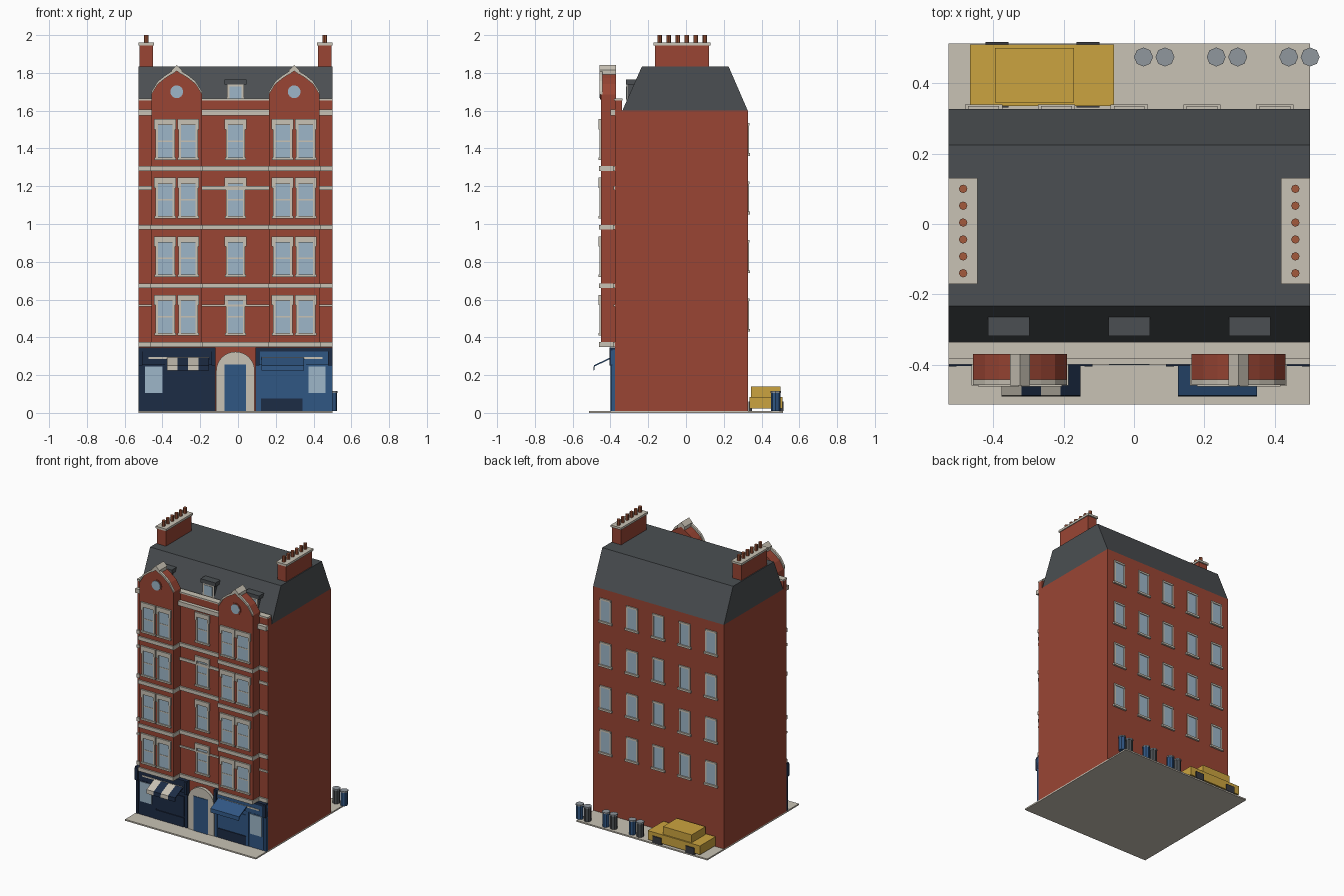
import bpy, bmesh, math
from mathutils import Matrix, Vector

old = bpy.data.objects.get("Cube")
if old:
    bpy.data.objects.remove(old, do_unlink=True)


def material(name, *rgb):
    m = bpy.data.materials.new(name)
    m.use_nodes = True
    colour = (*rgb, 1)
    m.diffuse_color = colour
    m.node_tree.nodes["Principled BSDF"].inputs["Base Color"].default_value = colour
    return m


brick = material("brick red", .32, .06, .034)
slate = material("slate grey", .07, .078, .085)
stone = material("pale stone", .58, .54, .46)
glass = material("window blue", .34, .47, .58)
navy = material("navy paint", .012, .025, .06)
blue = material("mid blue paint", .03, .095, .23)
yellow = material("car yellow", .6, .37, .05)
clay = material("clay orange", .37, .1, .045)
lid_grey = material("lid grey", .28, .31, .34)
rubber = material("dark rubber", .04, .042, .05)


def finish(name, bm, mat):
    bmesh.ops.recalc_face_normals(bm, faces=bm.faces)
    mesh = bpy.data.meshes.new(name)
    bm.to_mesh(mesh)
    bm.free()
    mesh.materials.append(mat)
    ob = bpy.data.objects.new(name, mesh)
    bpy.context.collection.objects.link(ob)
    return ob


def boxes(name, mat, spans):
    """One object of boxes, each given as (x range, y range, z range)."""
    bm = bmesh.new()
    for span in spans:
        mid = Vector([(a + b) / 2 for a, b in span])
        size = [abs(b - a) for a, b in span]
        bmesh.ops.create_cube(bm, size=1, matrix=Matrix.Translation(mid) @ Matrix.Diagonal((*size, 1)))
    return finish(name, bm, mat)


def prism(name, mat, profile, a, b, axis="y"):
    """Extrude an (x, z) profile along y, or a (y, z) profile along x."""
    bm = bmesh.new()
    place = (lambda p, t: (p[0], t, p[1])) if axis == "y" else (lambda p, t: (t, *p))
    face = bm.faces.new([bm.verts.new(place(p, a)) for p in profile])
    step = Vector(place((0, 0), b - a))
    new = bmesh.ops.extrude_face_region(bm, geom=[face])["geom"]
    bm.faces.new([v for v in face.verts]) if not face.is_valid else None
    bmesh.ops.translate(bm, vec=step, verts=[v for v in new if isinstance(v, bmesh.types.BMVert)])
    return finish(name, bm, mat)


def cylinders(name, mat, points, r, z0, z1, sides=8):
    bm = bmesh.new()
    for x, y in points:
        bmesh.ops.create_cone(bm, cap_ends=True, segments=sides, radius1=r, radius2=r, depth=z1 - z0,
                              matrix=Matrix.Translation((x, y, (z0 + z1) / 2)))
    return finish(name, bm, mat)


def around(c, half):
    return (c - half, c + half)


# Main dimensions
L, R = -.527, .5
MID = (L + R) / 2
FRONT, BACK, BAY = -.375, .327, -.45
PITCH = .31
EAVES, TOP = 1.6, 1.835
bays = [MID - .311, MID + .311]
HALF = .134
full = (L, R)
recesses = [(L, bays[0] - HALF), (bays[0] + HALF, bays[1] - HALF), (bays[1] + HALF, R)]

# Ground, walls and roof
boxes("pavement", stone, [(full, (-.514, .514), (0, .01))])
boxes("main_walls", brick, [(full, (FRONT, BACK), (.01, EAVES))])
prism("mansard_roof", slate, [(BACK, EAVES), (.225, TOP), (-.233, TOP), (-.337, EAVES)], L, R, "x")
boxes("parapet", brick, [(full, (FRONT, -.34), (EAVES, 1.655))])
boxes("parapet_coping", stone, [(full, (-.382, -.336), (1.655, 1.665))])
boxes("cornice", stone, [(r, (-.4, FRONT), (1.575, 1.605)) for r in recesses])

# Projecting bays with shaped gables
outline = [(HALF, 1.685), (.1, 1.74), (.06, 1.772), (0, 1.81)]
for side, c in zip(("right", "left"), bays):
    edge = [(c + x, z) for x, z in outline] + [(c - x, z) for x, z in outline[-2::-1]]
    prism(side + "_bay", brick, [(c - HALF, .35), (c + HALF, .35)] + edge, FRONT + .005, BAY)
    # Coping follows the gable edge
    for i, (p, q) in enumerate(zip(edge, edge[1:])):
        prism(f"{side}_gable_coping_{i}", stone,
              [p, q, (q[0], q[1] + .016), (p[0], p[1] + .016)], BAY + .008, BAY - .008)
    prism(side + "_gable_cap", stone,
          [(c - .028, 1.79), (c, 1.81), (c + .028, 1.79), (c + .028, 1.815), (c, 1.842), (c - .028, 1.815)],
          FRONT + .005, BAY - .009)
    for part, mat, r, y in (("surround", stone, .042, .004), ("round_window", glass, .034, .007)):
        ring = [(c + r * math.cos(k * math.pi / 8), 1.7 + r * math.sin(k * math.pi / 8)) for k in range(16)]
        prism(f"{side}_gable_{part}", mat if part != "surround" else brick, ring, BAY + .01, BAY - y)

# String courses at each storey
bands = []
for f in range(4):
    z = (.35 + f * PITCH, .376 + f * PITCH)
    bands += [(r, (FRONT - .012, FRONT), z) for r in recesses]
    bands += [(around(c, HALF + .004), (BAY - .01, FRONT), z) for c in bays]
for z in ((.562, .575), (1.18, 1.2)):
    bands += [(r, (FRONT - .008, FRONT), z) for r in recesses]
boxes("string_courses", stone, bands)

# Front windows: panes, jambs, sills, eared lintels and sash rails
panes, trim = [], []
for f in range(4):
    z = .41 + f * PITCH
    spots = [(MID, FRONT)] + [(c + d, BAY) for c in bays for d in (-.061, .061)]
    for x, y in spots:
        panes.append((around(x, .042), (y - .004, y), (z + .012, z + .185)))
        trim.append((around(x, .056), (y - .012, y), (z, z + .012)))
        trim.append((around(x, .058), (y - .012, y), (z + .183, z + .215)))
        trim.append((around(x, .042), (y - .006, y), (z + .095, z + .102)))
        for s in (-1, 1):
            trim.append((around(x + s * .045, .006), (y - .008, y), (z, z + .185)))
            trim.append((around(x + s * .05, .008), (y - .012, y), (z + .16, z + .185)))
boxes("front_window_panes", glass, panes)
boxes("front_window_trim", stone, trim)

# Back windows
panes, trim = [], []
for f in range(4):
    z = .435 + f * PITCH
    for k in range(-2, 3):
        x = MID + k * .207
        panes.append((around(x, .036), (BACK, BACK + .003), (z, z + .165)))
        trim.append((around(x, .053), (BACK, BACK + .013), (z - .004, z + .01)))
        trim.append((around(x, .044), (BACK, BACK + .008), (z + .157, z + .17)))
        trim += [(around(x + s * .039, .005), (BACK, BACK + .006), (z, z + .165)) for s in (-1, 1)]
boxes("back_window_panes", glass, panes)
boxes("back_window_trim", stone, trim)

# Dormers
dormers = [MID + k * .343 for k in (-1, 0, 1)]
boxes("dormer_bodies", slate, [(around(x, .046), (-.31, -.25), (1.64, 1.74)) for x in dormers])
boxes("dormer_roofs", slate, [(around(x, .059), (-.318, -.262), (1.738, 1.765)) for x in dormers])
boxes("dormer_frames", stone, [(around(x, .044), (-.314, -.31), (1.645, 1.738)) for x in dormers])
boxes("dormer_panes", glass, [(around(x, .032), (-.317, -.31), (1.66, 1.728)) for x in dormers])

# Chimneys with caps and pots
stacks = [L + .041, R - .041]
boxes("chimney_stacks", brick, [(around(x, .035), (-.165, .122), (1.7, 1.945)) for x in stacks])
boxes("chimney_caps", stone, [(around(x, .041), (-.171, .131), (1.945, 1.96)) for x in stacks])
cylinders("chimney_pots", clay, [(x, -.14 + k * .048) for x in stacks for k in range(6)], .012, 1.96, 2)

# Shopfronts, mirrored about the entrance
for side, s, paint in (("right", -1, navy), ("left", 1, blue)):
    def span(a, b):
        return (MID + s * a, MID + s * b)
    boxes(side + "_shopfront", paint, [(span(.105, .513), (-.39, FRONT), (.01, .335))])
    boxes(side + "_shop_fascia", paint, [(span(.108, .513), (-.398, FRONT), (.255, .33))])
    boxes(side + "_shop_cornice", navy, [(span(.105, .513), (-.404, FRONT), (.326, .345))])
    boxes(side + "_shop_corbels", navy, [(span(a, a + .022), (-.406, FRONT), (.25, .335)) for a in (.105, .491)])
    boxes(side + "_shop_pilasters", paint, [(span(a, a + .018), (-.396, FRONT), (.01, .255)) for a in (.107, .355, .493)])
    boxes(side + "_shop_sign_line", stone, [(span(.14, .46), (-.401, -.39), (.285, .295))])
    boxes(side + "_shop_stall_riser", navy, [(span(.135, .355), (-.396, -.39), (.01, .075))])
    boxes(side + "_shop_display", paint, [(span(.135, .355), (-.394, -.39), (.085, .225))])
    boxes(side + "_shop_door", paint, [(span(.376, .49), (-.394, -.39), (.01, .252))])
    boxes(side + "_shop_door_pane", glass, [(span(.386, .478), (-.398, -.39), (.105, .245))])
    # Sloping awning in four strips
    for k in range(4):
        a = .139 + k * .056
        cloth = paint if side == "left" or k % 2 == 0 else stone
        prism(f"{side}_awning_{k}", cloth,
              [(-.395, .288), (-.484, .246), (-.486, .224), (-.49, .224), (-.488, .252), (-.395, .296)],
              *span(a, a + .056), "x")

# Arched entrance
arch = [(MID + .102 * math.cos(k * math.pi / 16), .222 + .102 * math.sin(k * math.pi / 16)) for k in range(17)]
prism("entrance_arch", stone, [(MID - .102, .01), (MID + .102, .01)] + arch, FRONT, -.397)
boxes("entrance_door", blue, [(around(MID, .057), (-.401, FRONT), (.01, .255))])

# Bins behind the building
for i, x in enumerate((.027, .234, .44)):
    for shade, mat, bx in (("slate", slate, x), ("blue", blue, x + .061)):
        cylinders(f"{shade}_bin_{i}", mat, [(bx, .475)], .024, .01, .105)
        cylinders(f"{shade}_bin_lid_{i}", lid_grey, [(bx, .475)], .027, .105, .115)

# Parked car
boxes("car_body", yellow, [((-.467, -.057), (.336, .51), (.022, .085))])
boxes("car_cabin", yellow, [((-.395, -.17), (.345, .5), (.085, .14))])
boxes("car_wheels", rubber, [(around(x, .033), y, (.01, .06))
                             for x in (-.39, -.131) for y in ((.331, .35), (.49, .517))])
